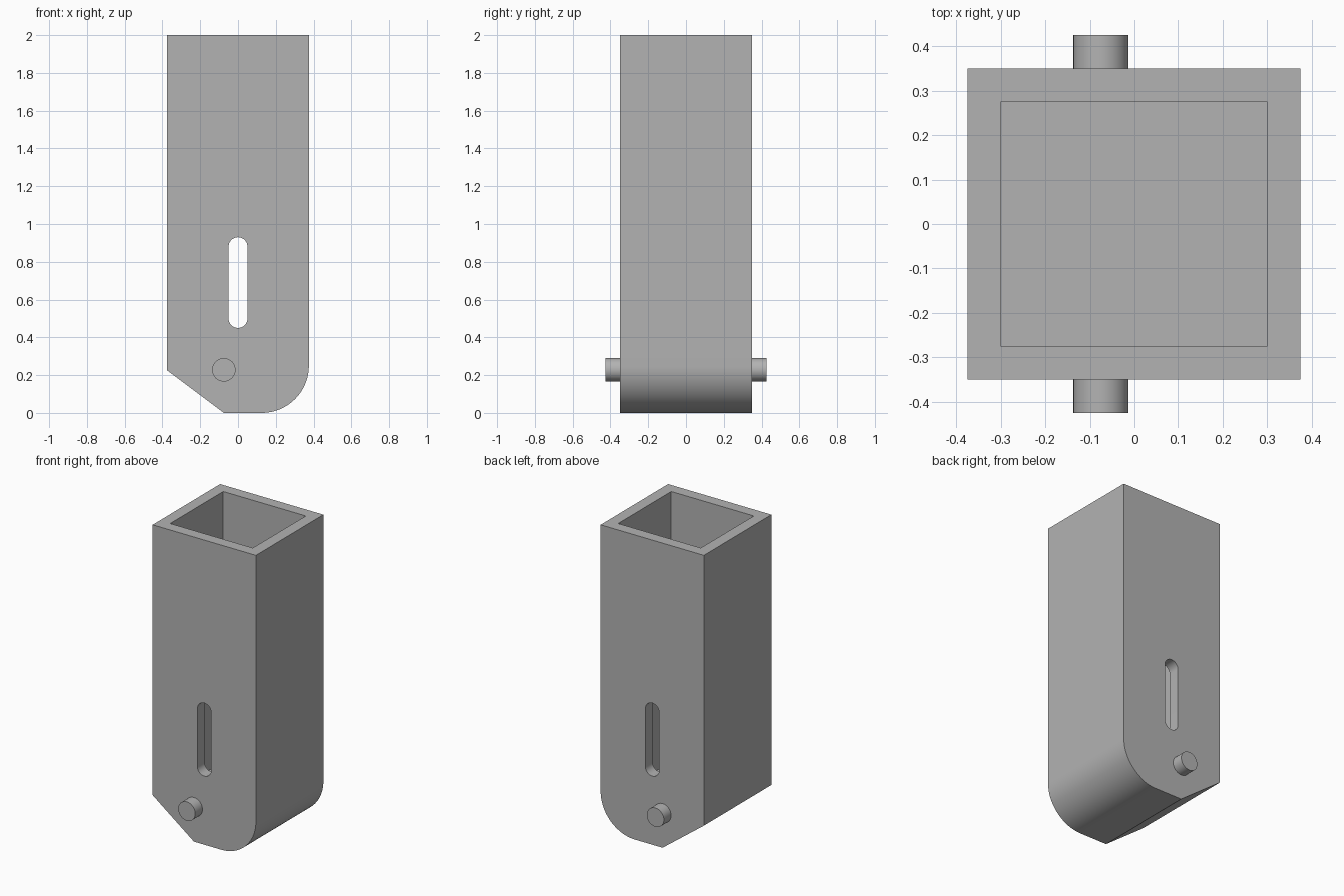
import bpy, bmesh, math
from mathutils import Vector

cube = bpy.data.objects.get("Cube")
if cube:
    bpy.data.objects.remove(cube, do_unlink=True)

grey = bpy.data.materials.new("plain grey")
grey.use_nodes = True
colour = (0.45, 0.45, 0.45, 1)
grey.diffuse_color = colour
grey.node_tree.nodes["Principled BSDF"].inputs["Base Color"].default_value = colour


def arc(cx, cz, r, start, end, steps):
    """Points (x, z) along an arc, angles in degrees."""
    angles = [math.radians(start + (end - start) * i / steps) for i in range(steps + 1)]
    return [(cx + r * math.cos(a), cz + r * math.sin(a)) for a in angles]


def extrude_profile(name, points, y0, y1):
    """Solid made by extruding an (x, z) outline along y."""
    bm = bmesh.new()
    face = bm.faces.new([bm.verts.new((x, y0, z)) for x, z in points])
    moved = bmesh.ops.extrude_face_region(bm, geom=[face])["geom"]
    verts = [v for v in moved if isinstance(v, bmesh.types.BMVert)]
    bmesh.ops.translate(bm, verts=verts, vec=Vector((0, y1 - y0, 0)))
    bmesh.ops.recalc_face_normals(bm, faces=bm.faces)
    mesh = bpy.data.meshes.new(name)
    bm.to_mesh(mesh)
    bm.free()
    mesh.materials.append(grey)
    obj = bpy.data.objects.new(name, mesh)
    bpy.context.collection.objects.link(obj)
    return obj


def smooth(obj):
    bpy.ops.object.select_all(action='DESELECT')
    obj.select_set(True)
    bpy.context.view_layer.objects.active = obj
    bpy.ops.object.shade_smooth_by_angle(angle=math.radians(30))


def cut(obj, cutter):
    cutter.hide_render = True
    mod = obj.modifiers.new("cut", 'BOOLEAN')
    mod.operation = 'DIFFERENCE'
    mod.solver = 'EXACT'
    mod.object = cutter
    bpy.context.view_layer.objects.active = obj
    bpy.ops.object.modifier_apply(modifier=mod.name)
    bpy.data.objects.remove(cutter, do_unlink=True)


# Square tube with one chamfered and one rounded lower corner
outline = [(-0.375, 2), (-0.375, 0.225), (-0.075, 0)]
outline += arc(0.125, 0.25, 0.25, -90, 0, 24) + [(0.375, 2)]
body = extrude_profile("tube_body", outline, -0.35, 0.35)

# Open cavity from the top
cavity = [(-0.3, 0.225), (0.3, 0.225), (0.3, 2.1), (-0.3, 2.1)]
cut(body, extrude_profile("cavity_cutter", cavity, -0.275, 0.275))

# Rounded slot through front and back walls
slot = arc(0, 0.88, 0.05, 0, 180, 16) + arc(0, 0.5, 0.05, 180, 360, 16)
cut(body, extrude_profile("slot_cutter", slot, -0.5, 0.5))
smooth(body)

# Pivot pins, one on each side
for name, side in (("front_pin", -1), ("back_pin", 1)):
    circle = arc(-0.075, 0.228, 0.062, 0, 360, 32)[:-1]
    smooth(extrude_profile(name, circle, side * 0.34, side * 0.425))
